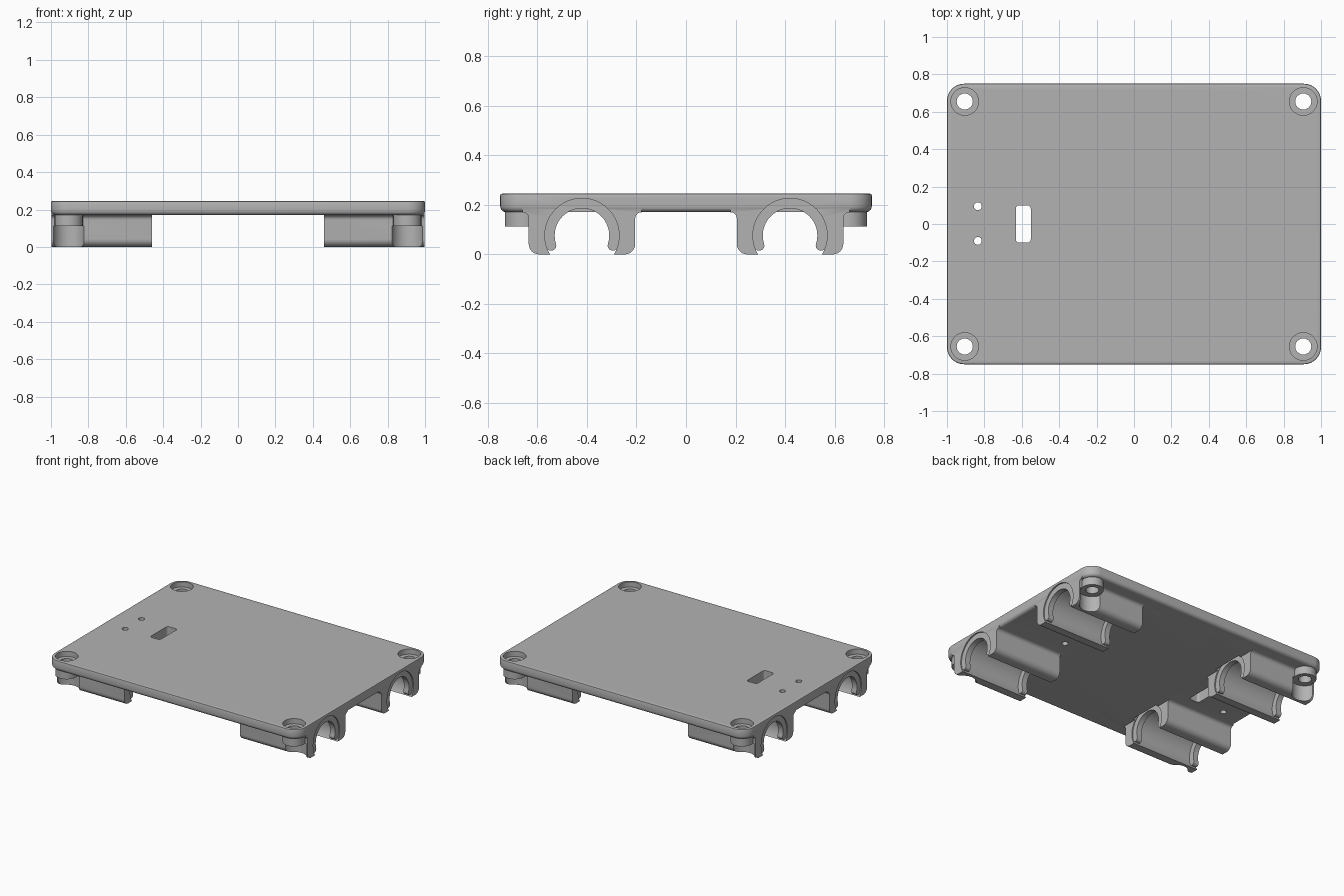
import bpy, bmesh
from math import sin, cos, pi, radians
from mathutils import Vector

if "Cube" in bpy.data.objects:
    bpy.data.objects.remove(bpy.data.objects["Cube"])

grey = bpy.data.materials.new("plain grey")
grey.use_nodes = True
grey.diffuse_color = (0.45, 0.45, 0.45, 1)
grey.node_tree.nodes["Principled BSDF"].inputs["Base Color"].default_value = (0.45, 0.45, 0.45, 1)


def loft(name, layers):
    """Solid through matching closed loops, capped at both ends."""
    bm = bmesh.new()
    loops = [[bm.verts.new(p) for p in layer] for layer in layers]
    n = len(loops[0])
    bm.faces.new(loops[0])
    bm.faces.new(loops[-1])
    for a, b in zip(loops, loops[1:]):
        for i in range(n):
            j = (i + 1) % n
            bm.faces.new((a[i], a[j], b[j], b[i]))
    bmesh.ops.recalc_face_normals(bm, faces=bm.faces)
    mesh = bpy.data.meshes.new(name)
    bm.to_mesh(mesh)
    bm.free()
    obj = bpy.data.objects.new(name, mesh)
    bpy.context.collection.objects.link(obj)
    mesh.materials.append(grey)
    return obj


def arc(cx, cy, r, start, end, n=8):
    angles = [radians(start + (end - start) * i / n) for i in range(n + 1)]
    return [(cx + r * cos(a), cy + r * sin(a)) for a in angles]


def rounded_rect(cx, cy, hx, hy, r):
    pts = []
    for k, (sx, sy) in enumerate([(1, 1), (-1, 1), (-1, -1), (1, -1)]):
        pts += arc(cx + sx * (hx - r), cy + sy * (hy - r), r, 90 * k, 90 * k + 90)
    return pts


def prism_z(name, pts, z0, z1):
    return loft(name, [[(x, y, z) for x, y in pts] for z in (z0, z1)])


def prism_x(name, pts, x0, x1):
    return loft(name, [[(x, y, z) for y, z in pts] for x in (x0, x1)])


def circle(cx, cy, r, n=48):
    return arc(cx, cy, r, 0, 360, n)[:-1]


def combine(target, tool, operation):
    mod = target.modifiers.new(operation, "BOOLEAN")
    mod.operation, mod.solver, mod.object = operation, "EXACT", tool
    with bpy.context.temp_override(object=target, active_object=target):
        bpy.ops.object.modifier_apply(modifier=mod.name)
    bpy.data.objects.remove(tool)


SIDES = (-1, 1)
CORNERS = [(sx * 0.905, sy * 0.655) for sx in SIDES for sy in SIDES]
BORE_Y, BORE_Z, BORE_R = 0.42, 0.076, 0.15
UNDER, TOP = 0.17, 0.245

# Plate with rounded lower edge and lightly eased top edge
steps = [(UNDER + 0.025 * (1 - cos(a)), 0.025 * (1 - sin(a)))
         for a in [i * pi / 10 for i in range(6)]]
steps += [(TOP - 0.008, 0), (TOP - 0.002, 0.002), (TOP, 0.008)]
plate = loft("base_plate", [[(x, y, z) for x, y in rounded_rect(0, 0, 1 - d, 0.75 - d, 0.092 - d)]
                            for z, d in steps])


# Clip block section: rounded feet below, flared fillets where it meets the plate
def clip_section(y):
    w, foot, flare = 0.215, 0.042, 0.025
    half = arc(w - foot, foot, foot, -90, 0)
    half += arc(w + flare, UNDER - flare, flare, 180, 90, 6)
    half += [(w + flare, UNDER + 0.02)]
    left = [(-a, b) for a, b in reversed(half)]
    return [(y + a, b) for a, b in half + left]


for sx in SIDES:
    for sy in SIDES:
        block = prism_x("clip_block", clip_section(sy * BORE_Y), sx * 0.46, sx * 0.998)
        # Clearance below the screw boss
        gap = prism_z("clearance", circle(sx * 0.905, sy * 0.655, 0.085), -0.1, 0.113)
        combine(block, gap, "DIFFERENCE")
        combine(plate, block, "UNION")

# Screw bosses under the corners
for x, y in CORNERS:
    combine(plate, prism_z("boss", circle(x, y, 0.075), 0.113, 0.2), "UNION")

# Bearing bores, open at the bottom
for sx in SIDES:
    for sy in SIDES:
        bore = prism_x("bore", circle(sy * BORE_Y, BORE_Z, BORE_R, 64), sx * 0.44, sx * 1.1)
        combine(plate, bore, "DIFFERENCE")

# Screw holes with counterbores
for x, y in CORNERS:
    combine(plate, prism_z("hole", circle(x, y, 0.043, 32), 0, 0.4), "DIFFERENCE")
    combine(plate, prism_z("counterbore", circle(x, y, 0.074), 0.208, 0.4), "DIFFERENCE")

# Slot, two small through holes and a shallow underside hole
combine(plate, prism_z("slot", rounded_rect(-0.592, 0, 0.04, 0.1, 0.018), 0, 0.4), "DIFFERENCE")
for y in (-0.09, 0.095):
    combine(plate, prism_z("pin_hole", circle(-0.835, y, 0.021, 24), 0, 0.4), "DIFFERENCE")
combine(plate, prism_z("blind_hole", circle(0.53, -0.07, 0.021, 24), 0, 0.23), "DIFFERENCE")


# Retaining lips: arched bands with rounded ends at both ends of every bore
def lip_section(y):
    inner, outer, dip = 0.11, BORE_R + 0.002, 18
    mid, cap = (inner + outer) / 2, (outer - inner) / 2
    pts = arc(0, 0, outer, -dip, 180 + dip, 48)
    a = radians(180 + dip)
    pts += arc(mid * cos(a), mid * sin(a), cap, 180 + dip, 360 + dip)[1:-1]
    pts += arc(0, 0, inner, 180 + dip, -dip, 48)
    a = radians(-dip)
    pts += arc(mid * cos(a), mid * sin(a), cap, 180 - dip, 360 - dip)[1:-1]
    return [(y + p, BORE_Z + q) for p, q in pts]


parts = [plate]
for sx in SIDES:
    for sy in SIDES:
        for place, x in (("inner", 0.468), ("outer", 0.95)):
            name = f"{place}_lip_{'left' if sx > 0 else 'right'}_{'back' if sy > 0 else 'front'}"
            parts.append(prism_x(name, lip_section(sy * BORE_Y), sx * x, sx * (x + 0.04)))

# Smooth curved walls, keep edges sharp
bpy.ops.object.select_all(action="DESELECT")
for obj in parts:
    obj.select_set(True)
bpy.context.view_layer.objects.active = plate
bpy.ops.object.shade_smooth_by_angle(angle=radians(30))
